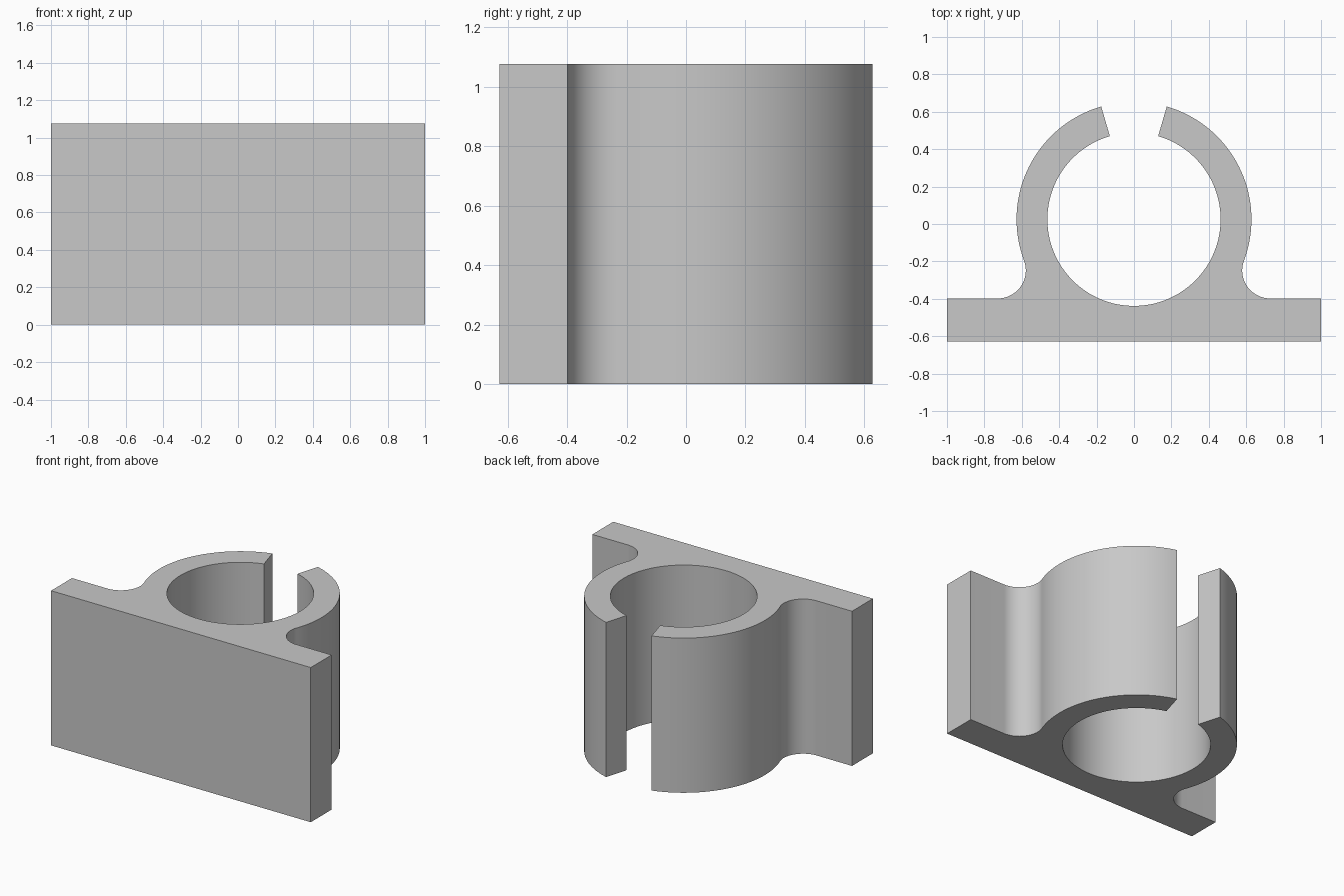
import bpy
import bmesh
from math import sin, cos, atan2, sqrt, pi, radians

HEIGHT = 1.077
RING_Y, R_OUT, R_IN = 0.025, 0.628, 0.463
BASE_Y, PLATE_Y = -0.628, -0.398
FILLET = 0.15
GAP = radians(16.2)

if "Cube" in bpy.data.objects:
    bpy.data.objects.remove(bpy.data.objects["Cube"])


def arc(cx, cy, r, start, end, steps):
    angles = [start + (end - start) * i / steps for i in range(steps + 1)]
    return [(cx + r * cos(a), cy + r * sin(a)) for a in angles]


# Fillet circle touches both the plate and the outside of the ring
fillet_y = PLATE_Y + FILLET
drop = RING_Y - fillet_y
fillet_x = sqrt((R_OUT + FILLET) ** 2 - drop ** 2)
touch = atan2(drop, fillet_x)
tip = pi / 2 - GAP

# Half profile: plate end, fillet, outer arm, then bore
half = [(1, BASE_Y), (1, PLATE_Y)]
half += arc(fillet_x, fillet_y, FILLET, 1.5 * pi, pi - touch, 24)
half += arc(0, RING_Y, R_OUT, -touch, tip, 40)[1:]
half += arc(0, RING_Y, R_IN, tip, -pi / 2, 64)
outline = half + [(-x, y) for x, y in reversed(half[:-1])]

# Extrude the full outline upwards
bm = bmesh.new()
bottom = bm.faces.new([bm.verts.new((x, y, 0)) for x, y in outline])
grown = bmesh.ops.extrude_face_region(bm, geom=[bottom], use_keep_orig=True)
top_verts = [v for v in grown["geom"] if isinstance(v, bmesh.types.BMVert)]
bmesh.ops.translate(bm, verts=top_verts, vec=(0, 0, HEIGHT))
bmesh.ops.recalc_face_normals(bm, faces=bm.faces)
mesh = bpy.data.meshes.new("clip_bracket")
bm.to_mesh(mesh)
bm.free()

bracket = bpy.data.objects.new("clip_bracket", mesh)
bpy.context.collection.objects.link(bracket)

# Plain grey plastic
grey = bpy.data.materials.new("light_grey")
grey.use_nodes = True
colour = (0.58, 0.58, 0.58, 1)
grey.diffuse_color = colour
for node in grey.node_tree.nodes:
    if node.type == "BSDF_PRINCIPLED":
        node.inputs["Base Color"].default_value = colour
mesh.materials.append(grey)

# Smooth curved walls, keep corners crisp
bpy.ops.object.select_all(action="DESELECT")
bracket.select_set(True)
bpy.context.view_layer.objects.active = bracket
bpy.ops.object.shade_smooth_by_angle(angle=radians(30))
